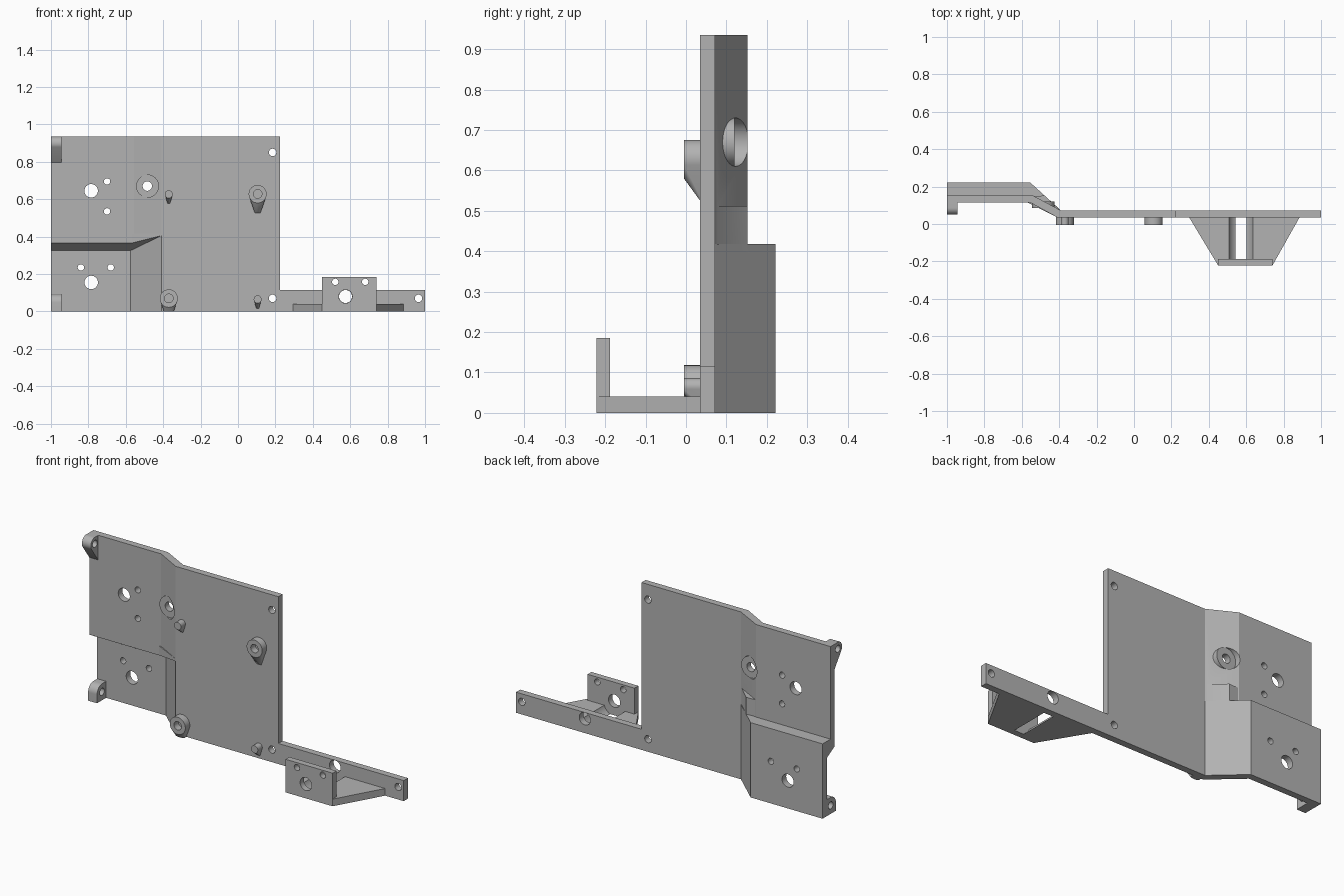
import bpy, bmesh, math
from mathutils import Vector

cube = bpy.data.objects.get("Cube")
if cube:
    bpy.data.objects.remove(cube)

grey = bpy.data.materials.new("plain grey")
grey.use_nodes = True
GREY = (0.45, 0.45, 0.45, 1)
grey.diffuse_color = GREY
grey.node_tree.nodes["Principled BSDF"].inputs["Base Color"].default_value = GREY


def add(name, bm):
    bmesh.ops.recalc_face_normals(bm, faces=bm.faces[:])
    mesh = bpy.data.meshes.new(name)
    bm.to_mesh(mesh)
    bm.free()
    mesh.materials.append(grey)
    ob = bpy.data.objects.new(name, mesh)
    bpy.context.collection.objects.link(ob)
    return ob


def prism(name, pts, axis, lo, hi):
    """Extrude a 2D outline along an axis (outline uses the other two)."""
    def place(p, h):
        v = list(p)
        v.insert("xyz".index(axis), h)
        return v
    bm = bmesh.new()
    face = bm.faces.new([bm.verts.new(place(p, lo)) for p in pts])
    out = bmesh.ops.extrude_face_region(bm, geom=[face])["geom"]
    step = Vector(place((0, 0), hi - lo))
    bmesh.ops.translate(bm, vec=step, verts=[g for g in out if isinstance(g, bmesh.types.BMVert)])
    return add(name, bm)


def circle(a, b, r, n=40, start=0, end=360):
    full = end - start == 360
    angles = [math.radians(start + (end - start) * i / (n if full else n - 1)) for i in range(n)]
    return [(a + r * math.cos(t), b + r * math.sin(t)) for t in angles]


def rod(x, z, r, lo, hi):
    return prism("rod", circle(x, z, r), "y", lo, hi)


def box_outline(a0, a1, b0, b1):
    return [(a0, b0), (a1, b0), (a1, b1), (a0, b1)]


def hull(name, pts):
    bm = bmesh.new()
    for p in pts:
        bm.verts.new(p)
    res = bmesh.ops.convex_hull(bm, input=bm.verts[:])
    junk = {v for v in res["geom_interior"] + res["geom_unused"] if isinstance(v, bmesh.types.BMVert)}
    bmesh.ops.delete(bm, geom=list(junk), context="VERTS")
    bmesh.ops.dissolve_limit(bm, angle_limit=0.005, verts=bm.verts[:], edges=bm.edges[:])
    return add(name, bm)


def combine(ob, steps):
    """Apply union and difference steps, then discard the helper objects."""
    for operation, helper in steps:
        helper.hide_render = True
        mod = ob.modifiers.new("cut", "BOOLEAN")
        mod.operation, mod.solver, mod.object = operation, "EXACT", helper
    bpy.context.view_layer.update()
    mesh = bpy.data.meshes.new_from_object(ob.evaluated_get(bpy.context.evaluated_depsgraph_get()))
    ob.modifiers.clear()
    ob.data = mesh
    for _, helper in steps:
        bpy.data.objects.remove(helper)
    return ob


# Plate levels: front and back of the main, upper left and lower left sheets
F, B = 0.035, 0.072
UF, UB = 0.115, 0.152
LF, LB = 0.185, 0.222
TOP, SHELF = 0.935, 0.418

# Main sheet with the long low arm
panel = prism("stepped_panel", [(-0.41, 0), (1, 0), (1, 0.115), (0.225, 0.115), (0.225, TOP), (-0.41, TOP)],
              "y", F, B)

# Upper and lower left sheets, each bent back from the main sheet
upper = prism("upper", [(-1, UF), (-0.555, UF), (-0.41, F), (-0.39, F), (-0.39, B), (-0.54, UB), (-1, UB)],
              "z", 0.405, TOP)
lower = prism("lower", [(-1, LF), (-0.575, LF), (-0.41, F), (-0.39, F), (-0.39, B), (-0.555, LB), (-1, LB)],
              "z", 0, SHELF)

# Sloped ledge joining the two sheets, tapering away along the bend
ledge_profile = [(UF, 0.365), (LF, 0.325), (LB, 0.325), (LB, SHELF), (UB, SHELF), (UF, SHELF)]
ledge = prism("ledge", ledge_profile, "x", -1, -0.565)
ledge_end = hull("ledge_end", [(-0.57, y, z) for y, z in ledge_profile if y < LB]
                 + [(-0.555, UF, 0.365), (-0.555, UF, SHELF), (-0.41, F, 0.405), (-0.41, F, SHELF),
                    (-0.39, B, 0.405), (-0.39, B, SHELF), (-0.555, LB, SHELF), (-0.555, LB, 0.36)])
rib = prism("rib", [(-0.39, 0.068), (-0.478, UB), (-0.545, 0.148), (-0.42, 0.06)], "z", 0.4, 0.512)

steps = [("UNION", part) for part in (upper, lower, ledge, ledge_end, rib)]

# Spot-faced disc set through the bend
DX, DZ = -0.485, 0.67
steps += [("DIFFERENCE", rod(DX, DZ, 0.06, -0.1, 0.085)),
          ("DIFFERENCE", rod(DX, DZ, 0.06, 0.12, 0.3)),
          ("UNION", rod(DX, DZ, 0.06, 0.085, 0.12))]

# Through holes: x, z, radius
holes = [(DX, DZ, 0.025), (0.185, 0.85, 0.02), (0.185, 0.07, 0.02), (0.965, 0.07, 0.02),
         (-0.785, 0.645, 0.036), (-0.7, 0.695, 0.017), (-0.7, 0.535, 0.017),
         (-0.785, 0.155, 0.036), (-0.84, 0.235, 0.017), (-0.68, 0.235, 0.017),
         (0.575, 0.08, 0.0345)]
steps += [("DIFFERENCE", rod(x, z, r, -0.1, 0.4)) for x, z, r in holes]
combine(panel, steps)
parts = [panel]


# Teardrop standoffs: a round top with a sloping support underneath
def standoff(name, x, z, r, drop, bore):
    pts = [(px, y, max(pz, 0)) for y in (-0.005, F + 0.005) for px, pz in circle(x, z, r)]
    tip = z - drop
    pts += [(x + s * r * 0.3, y, tip) for s in (-1, 1) for y in (F, F + 0.005)]
    ob = hull(name, pts)
    steps = []
    if tip < 0:
        steps.append(("DIFFERENCE", prism("trim", box_outline(x - 0.2, x + 0.2, -0.2, 0.2), "z", -0.3, 0)))
    if bore:
        steps.append(("DIFFERENCE", rod(x, z, bore, -0.1, F)))
    parts.append(combine(ob, steps) if steps else ob)


standoff("right_upper_standoff", 0.105, 0.628, 0.048, 0.103, 0.023)
standoff("left_lower_standoff", -0.37, 0.07, 0.048, 0.103, 0.023)
standoff("left_upper_pin", -0.37, 0.627, 0.021, 0.05, 0)
standoff("right_lower_pin", 0.105, 0.065, 0.021, 0.05, 0)


# Edge lugs with a sideways hole
def lug(name, outline, y, z):
    ob = prism(name, outline, "x", -1, -0.945)
    parts.append(combine(ob, [("DIFFERENCE", prism("bore", circle(y, z, 0.02), "x", -1.1, -0.8))]))


lug("upper_lug", [(UF + 0.01, TOP), *circle(0.087, 0.898, 0.037, 16, 90, 210),
                  (UF, 0.797), (UF + 0.01, 0.797)], 0.087, 0.898)
lug("lower_lug", [(LF + 0.01, 0), (LF + 0.01, 0.092), *circle(0.15, 0.047, 0.045, 14, 90, 180),
                  (0.105, 0)], 0.15, 0.047)

# Mounting bracket: tapered foot with a round groove, and an upright plate
foot = prism("bracket_foot", [(0.295, F), (0.45, -LB), (0.74, -LB), (0.885, F), (0.885, 0.05), (0.295, 0.05)],
             "z", 0, 0.04)
upright = prism("upright", box_outline(0.45, 0.74, 0, 0.185), "y", -LB, -0.188)
steps = [("DIFFERENCE", rod(0.572, 0.062, 0.0685, -0.188, 0.1)), ("UNION", upright)]
steps += [("DIFFERENCE", rod(x, z, r, -0.3, -0.15))
          for x, z, r in ((0.52, 0.158, 0.017), (0.68, 0.158, 0.017), (0.575, 0.08, 0.036))]
foot.name = "mounting_bracket"
parts.append(combine(foot, steps))

# Smooth the round surfaces and keep the edges sharp
bpy.ops.object.select_all(action="DESELECT")
for ob in parts:
    ob.select_set(True)
bpy.context.view_layer.objects.active = panel
bpy.ops.object.shade_smooth_by_angle(angle=math.radians(25))
